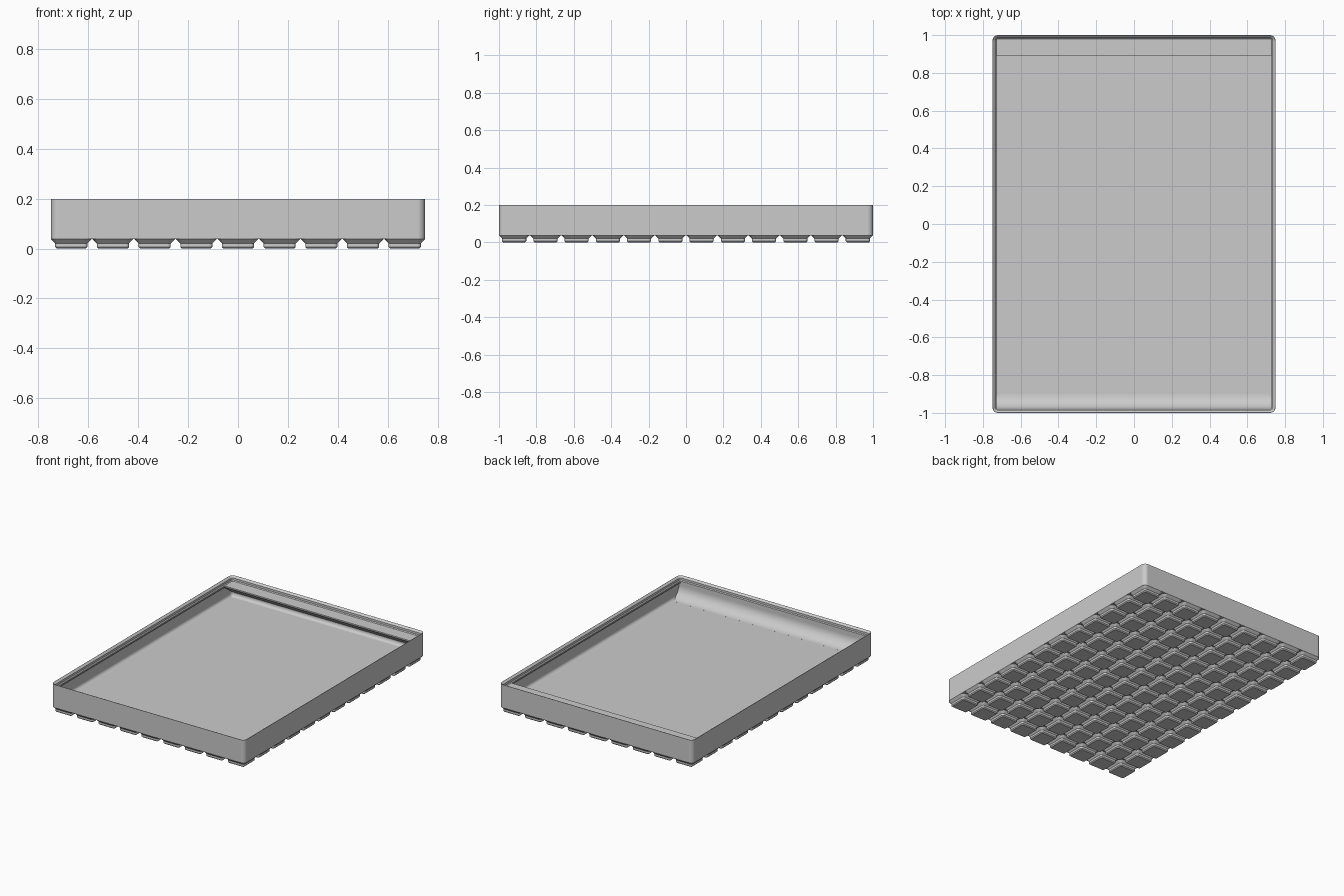
import bpy, bmesh
from math import pi, sin, cos, radians
from mathutils import Vector

cube = bpy.data.objects.get("Cube")
if cube:
    bpy.data.objects.remove(cube)

# Sizes in millimetres, scaled to model units when meshes are made
PITCH, CLEARANCE = 21.0, 0.5
COLS, ROWS = 9, 12
WIDTH, LENGTH = COLS * PITCH - CLEARANCE, ROWS * PITCH - CLEARANCE
SCALE = 2.0 / LENGTH
CORNER = 3.75
BASE_TOP, FLOOR = 4.75, 7.0
WALL, LIP, FILLET = 0.95, 2.6, 2.8

grey = bpy.data.materials.new("plain grey")
grey.use_nodes = True
colour = (0.6, 0.6, 0.6, 1)
grey.diffuse_color = colour
grey.node_tree.nodes["Principled BSDF"].inputs["Base Color"].default_value = colour


def rounded_ring(bm, w, d, r, z, cx=0, cy=0, segs=6):
    """Ring of vertices around a rounded rectangle, anticlockwise."""
    r = max(r, 0.02)
    ring = []
    for quarter, (sx, sy) in enumerate([(1, 1), (-1, 1), (-1, -1), (1, -1)]):
        for i in range(segs + 1):
            a = (quarter + i / segs) * pi / 2
            x = cx + sx * (w / 2 - r) + r * cos(a)
            y = cy + sy * (d / 2 - r) + r * sin(a)
            ring.append(bm.verts.new(Vector((x, y, z)) * SCALE))
    return ring


def loft(bm, profile, w, d, cx=0, cy=0, cap_end=True, segs=6):
    """Skin rings given as (inset, height), starting from a capped bottom."""
    rings = [rounded_ring(bm, w - 2 * i, d - 2 * i, CORNER - i, z, cx, cy, segs)
             for i, z in profile]
    bm.faces.new(rings[0][::-1])
    for a, b in zip(rings, rings[1:]):
        for k in range(len(a)):
            n = (k + 1) % len(a)
            bm.faces.new((a[k], a[n], b[n], b[k]))
    if cap_end:
        bm.faces.new(rings[-1])


def finish(bm, name, fix_normals=False):
    if fix_normals:
        bmesh.ops.recalc_face_normals(bm, faces=bm.faces)
    mesh = bpy.data.meshes.new(name)
    bm.to_mesh(mesh)
    bm.free()
    mesh.materials.append(grey)
    obj = bpy.data.objects.new(name, mesh)
    bpy.context.collection.objects.link(obj)
    bpy.ops.object.select_all(action='DESELECT')
    obj.select_set(True)
    bpy.context.view_layer.objects.active = obj
    bpy.ops.object.shade_smooth_by_angle(angle=radians(30))
    mod = obj.modifiers.new("even shading", 'WEIGHTED_NORMAL')
    mod.keep_sharp = True
    return obj


def extrude_across(name, profile):
    """Solid bar between the side walls from a (y, z) profile."""
    bm = bmesh.new()
    half = WIDTH / 2 - WALL - 0.05
    ends = [[bm.verts.new(Vector((x, y, z)) * SCALE) for y, z in profile]
            for x in (-half, half)]
    bm.faces.new(ends[0])
    bm.faces.new(ends[1][::-1])
    for k in range(len(profile)):
        n = (k + 1) % len(profile)
        bm.faces.new((ends[0][k], ends[0][n], ends[1][n], ends[1][k]))
    return finish(bm, name, True)


# Tray: outer wall, stacking lip, inner wall, rounded foot of wall and floor
tray_profile = [(0, BASE_TOP), (0, 25.0), (0.2, 25.1), (0.4, 25.0),
                (1.9, 23.5), (1.9, 21.7), (LIP, 21.0), (LIP, 19.8),
                (WALL, 18.15)]
for i in range(7):
    a = i / 6 * pi / 2
    tray_profile.append((WALL + FILLET * (1 - cos(a)),
                         FLOOR + FILLET * (1 - sin(a))))
bm = bmesh.new()
loft(bm, tray_profile, WIDTH, LENGTH)
finish(bm, "tray")

# Feet: one stepped pad under each grid cell
foot_profile = [(2.95, 0), (2.15, 0.8), (2.15, 2.6), (0, BASE_TOP)]
bm = bmesh.new()
size = PITCH - CLEARANCE
for col in range(COLS):
    for row in range(ROWS):
        loft(bm, foot_profile, size, size,
             (col - (COLS - 1) / 2) * PITCH, (row - (ROWS - 1) / 2) * PITCH,
             cap_end=False, segs=4)
finish(bm, "feet")

# Scoop: curved ramp along the inside of the front wall
front = -LENGTH / 2
radius = 10.0
scoop = [(front + 1.3, 19.8), (front + 1.3, FLOOR - 0.5),
         (front + LIP + radius, FLOOR - 0.5)]
for i in range(13):
    a = i / 12 * pi / 2
    scoop.append((front + LIP + radius * (1 - sin(a)),
                  FLOOR + 0.01 + radius * (1 - cos(a))))
scoop.append((front + LIP, 19.8))
extrude_across("front_scoop", scoop)

# Label shelf: sloping underside, along the inside of the back wall
back = LENGTH / 2
shelf_edge = back - 13.77
extrude_across("label_shelf", [(back - 1.3, 20.98), (shelf_edge, 20.98),
                               (shelf_edge, 19.8), (back - 1.3, 10.7)])
